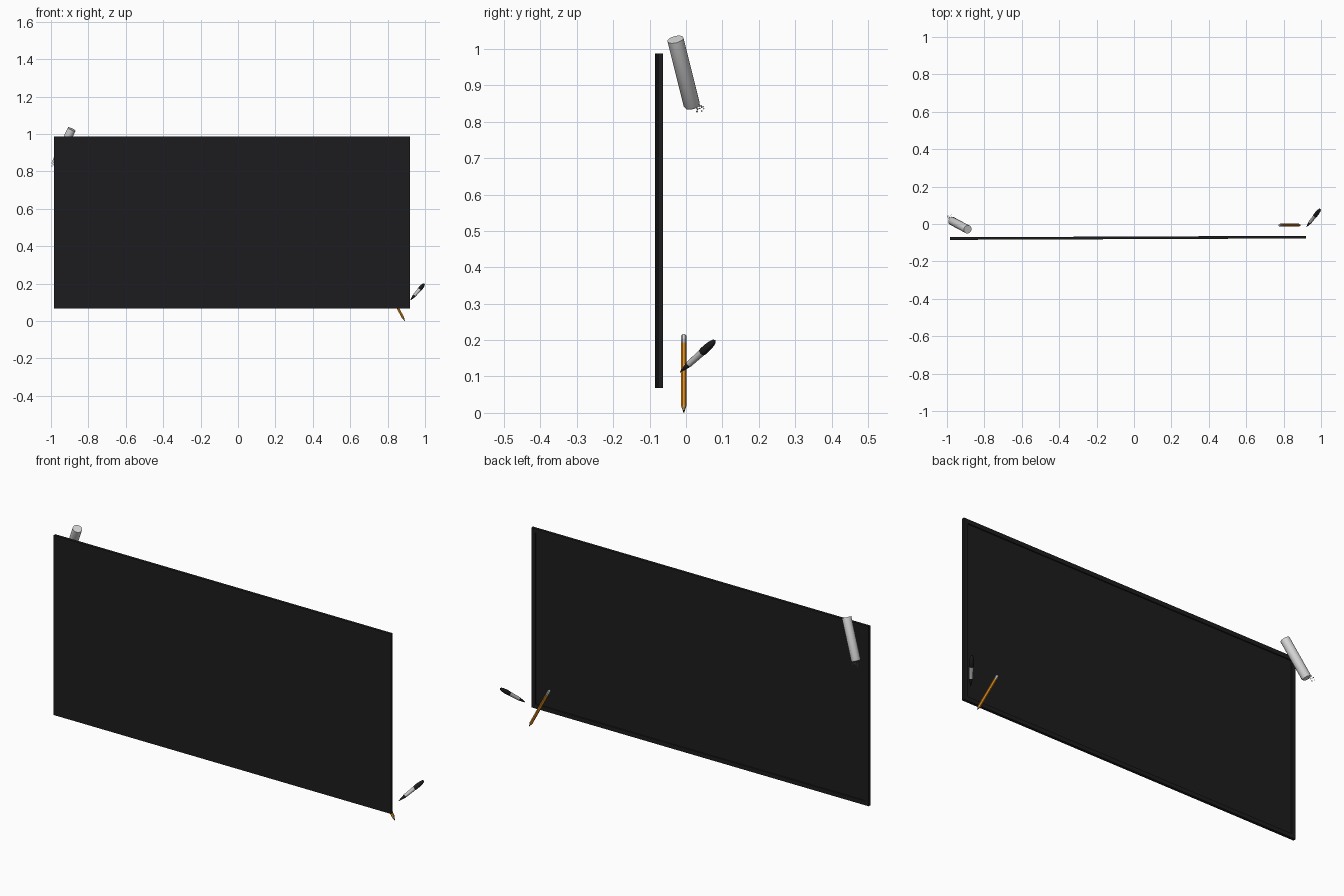
import bpy, bmesh, math, random
from mathutils import Vector, Matrix

if "Cube" in bpy.data.objects:
    bpy.data.objects.remove(bpy.data.objects["Cube"])

random.seed(4)


def mat(name, r, g, b):
    m = bpy.data.materials.new(name)
    m.diffuse_color = (r, g, b, 1)
    m.use_nodes = True
    m.node_tree.nodes["Principled BSDF"].inputs["Base Color"].default_value = m.diffuse_color
    return m


BOARD = mat("board black", 0.012, 0.012, 0.013)
BLACK = mat("pen black", 0.012, 0.012, 0.012)
CHALK = mat("chalk white", 0.68, 0.68, 0.68)
SILVER = mat("pen silver", 0.6, 0.6, 0.62)
ORANGE = mat("pencil orange", 0.75, 0.27, 0.012)
WOOD = mat("pencil wood", 0.68, 0.36, 0.1)
FERRULE = mat("ferrule grey", 0.45, 0.49, 0.58)


def finish(name, bm, mats, angle=None):
    bmesh.ops.recalc_face_normals(bm, faces=bm.faces)
    me = bpy.data.meshes.new(name)
    bm.to_mesh(me)
    bm.free()
    ob = bpy.data.objects.new(name, me)
    bpy.context.collection.objects.link(ob)
    for m in mats:
        me.materials.append(m)
    if angle:
        bpy.ops.object.select_all(action='DESELECT')
        ob.select_set(True)
        bpy.context.view_layer.objects.active = ob
        bpy.ops.object.shade_smooth_by_angle(angle=math.radians(angle))
    return ob


def turned(name, a, b, profile, sides, mats, angle=None):
    """Sweep a profile of (fraction, radius, material) from point a to point b."""
    a, b = Vector(a), Vector(b)
    rot = (b - a).to_track_quat('Z', 'Y')
    bm = bmesh.new()
    rings = []
    for t, r, _ in profile:
        rings.append([bm.verts.new(a.lerp(b, t) + rot @ Vector(
            (r * math.cos(k * math.tau / sides), r * math.sin(k * math.tau / sides), 0)))
            for k in range(sides)])
    for i in range(len(rings) - 1):
        for k in range(sides):
            n = (k + 1) % sides
            f = bm.faces.new((rings[i][k], rings[i][n], rings[i + 1][n], rings[i + 1][k]))
            f.material_index = profile[i][2]
    bm.faces.new(rings[0][::-1]).material_index = profile[0][2]
    bm.faces.new(rings[-1]).material_index = profile[-1][2]
    return finish(name, bm, mats, angle)


# Board with a raised rim around a recessed back panel
bm = bmesh.new()
bmesh.ops.create_cube(bm, size=1, matrix=Matrix.Diagonal((1.905, 0.014, 0.92, 1)))
bm.normal_update()
back = [f for f in bm.faces if f.normal.y > 0.9]
bmesh.ops.inset_region(bm, faces=back, thickness=0.03)
bmesh.ops.inset_region(bm, faces=back, thickness=0.001, depth=-0.005)
board = finish("board", bm, [BOARD])
board.location = (-0.0325, -0.074, 0.528)
board.rotation_euler.z = 0.004

# Chalk stick with a worn lower end
turned("chalk", (-0.975, 0.017, 0.842), (-0.889, -0.029, 1.026),
       [(0, 0.019, 0), (0.03, 0.0225, 0), (1, 0.0225, 0)], 24, [CHALK], 30)

# Chalk crumbs below the worn end
bm = bmesh.new()
for i in range(14):
    p = Vector((random.uniform(-0.997, -0.975), random.uniform(0.028, 0.052),
                random.uniform(0.823, 0.846)))
    bmesh.ops.create_icosphere(bm, subdivisions=1, radius=random.uniform(0.0015, 0.003),
                               matrix=Matrix.Translation(p))
finish("chalk_crumbs", bm, [CHALK])

# Six-sided pencil: lead, wood cone, shaft, ferrule, eraser
turned("pencil", (0.892, -0.006, 0.0), (0.777, -0.006, 0.214),
       [(0, 0.0008, 0), (0.03, 0.003, 1), (0.09, 0.0075, 2), (0.89, 0.0075, 3),
        (0.94, 0.0075, 4), (0.99, 0.0072, 4), (1, 0.0055, 4)],
       6, [BLACK, WOOD, ORANGE, FERRULE, CHALK])

# Marker pen: nib, grip, barrel, rounded cap
turned("marker_pen", (0.922, -0.016, 0.112), (0.996, 0.08, 0.199),
       [(0, 0.0012, 0), (0.06, 0.003, 0), (0.1, 0.0045, 0), (0.25, 0.0085, 1),
        (0.62, 0.0098, 0), (0.64, 0.0108, 0), (0.78, 0.011, 0), (0.9, 0.009, 0),
        (0.97, 0.006, 0), (1, 0.002, 0)], 16, [BLACK, SILVER], 40)
